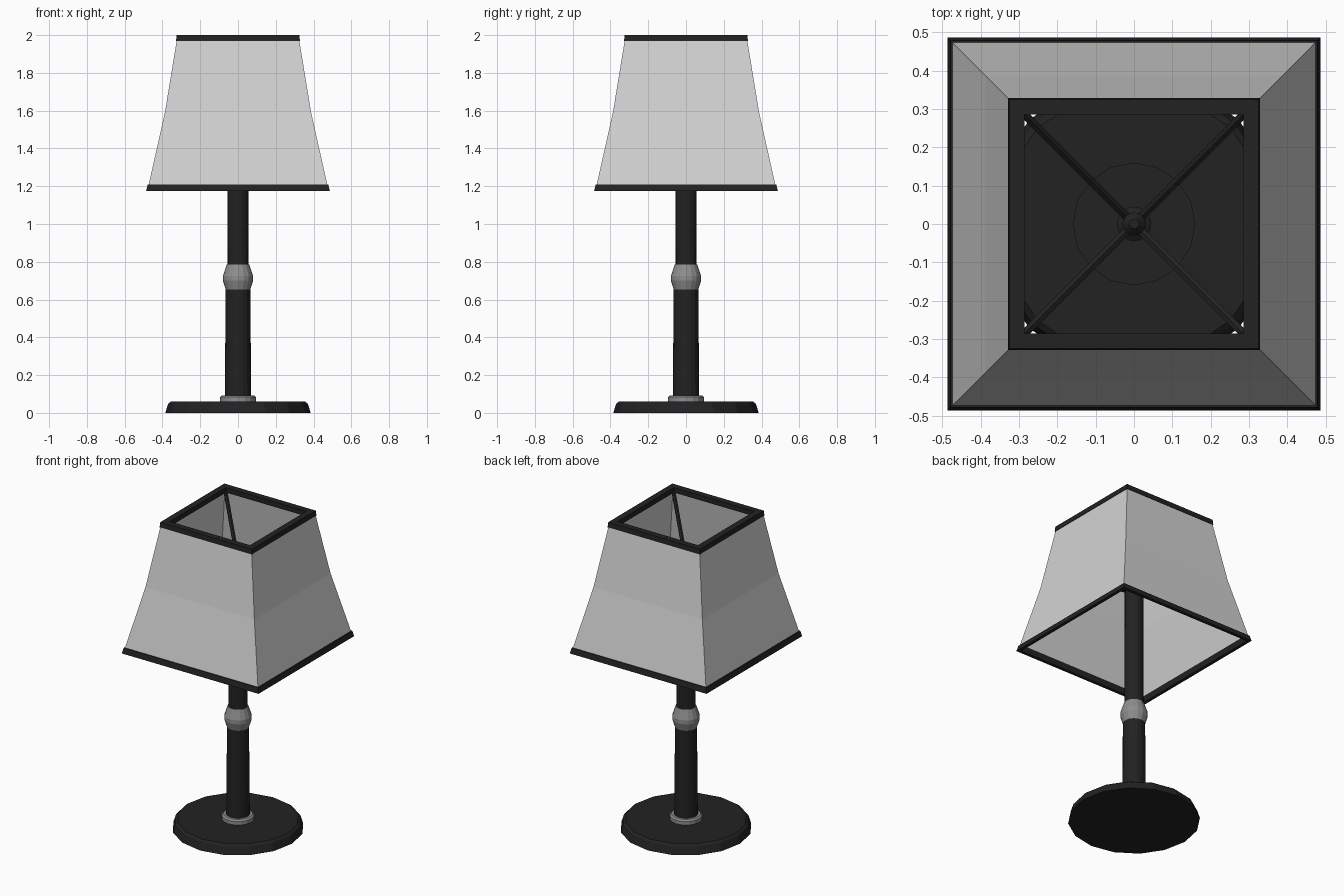
import bpy, bmesh, math
from mathutils import Vector

if "Cube" in bpy.data.objects:
    bpy.data.objects.remove(bpy.data.objects["Cube"])

def material(name, v):
    m = bpy.data.materials.new(name)
    m.diffuse_color = (v, v, v, 1)
    m.use_nodes = True
    m.node_tree.nodes["Principled BSDF"].inputs["Base Color"].default_value = m.diffuse_color
    return m

BLACK = material("black metal", 0.016)
STEEL = material("grey metal", 0.27)
CLOTH = material("pale shade cloth", 0.65)

def finish(name, bm, mat):
    bmesh.ops.recalc_face_normals(bm, faces=bm.faces)
    me = bpy.data.meshes.new(name)
    bm.to_mesh(me)
    bm.free()
    me.materials.append(mat)
    ob = bpy.data.objects.new(name, me)
    bpy.context.collection.objects.link(ob)
    return ob

def turn(name, profile, mat, sides=16, closed=False):
    """Sweep (half width, z) points round z; four sides give a square."""
    bm = bmesh.new()
    square = sides == 4
    k = math.sqrt(2) if square else 1
    off = math.pi / 4 if square else 0
    rings = []
    for r, z in profile:
        rings.append([bm.verts.new((k * r * math.cos(off + math.tau * i / sides),
                                    k * r * math.sin(off + math.tau * i / sides), z))
                      for i in range(sides)])
    pairs = list(zip(rings, rings[1:]))
    if closed:
        pairs.append((rings[-1], rings[0]))
    else:
        bm.faces.new(rings[0])
        bm.faces.new(rings[-1])
    for a, b in pairs:
        for i in range(sides):
            j = (i + 1) % sides
            bm.faces.new((a[i], a[j], b[j], b[i]))
    return finish(name, bm, mat)

# foot and stem
turn("base", [(.385, 0), (.37, .048), (.355, .06)], BLACK)
turn("base_collar", [(.095, .055), (.095, .083), (.085, .092)], STEEL)
turn("lower_stem", [(.07, .08), (.065, .66)], BLACK)
turn("stem_knob", [(.065, .652), (.08, .70), (.08, .725), (.06, .785)], STEEL)
turn("upper_stem", [(.056, .78), (.055, 1.62)], BLACK)

# holder hidden inside the shade
turn("holder_disc", [(.16, 1.62), (.16, 1.64)], BLACK)
turn("holder_post", [(.045, 1.635), (.045, 1.72), (.03, 1.73), (.03, 1.75)], BLACK)
turn("finial", [(.012, 1.74), (.03, 1.76), (.03, 1.78), (.012, 1.80)], BLACK)

# four spokes from the post to the top corners
for n, (sx, sy) in enumerate([(1, 1), (-1, 1), (-1, -1), (1, -1)]):
    a, b = Vector((0, 0, 1.71)), Vector((.295 * sx, .295 * sy, 1.965))
    d = b - a
    bm = bmesh.new()
    bmesh.ops.create_cone(bm, cap_ends=True, segments=6, radius1=.0125,
                          radius2=.0125, depth=d.length)
    ob = finish(f"shade_spoke_{n + 1}", bm, BLACK)
    ob.rotation_euler = d.to_track_quat('Z', 'Y').to_euler()
    ob.location = (a + b) / 2

# square shade with a kinked flare, and its two dark rims
outer = [(.477, 1.19), (.387, 1.59), (.323, 1.98)]
inner = [(w - .012, z) for w, z in reversed(outer)]
turn("shade", outer + inner, CLOTH, 4, True)
turn("shade_bottom_rim", [(.486, 1.175), (.478, 1.21), (.458, 1.21), (.466, 1.175)],
     BLACK, 4, True)
turn("shade_top_rim", [(.328, 1.968), (.325, 2), (.285, 2), (.285, 1.968)],
     BLACK, 4, True)
